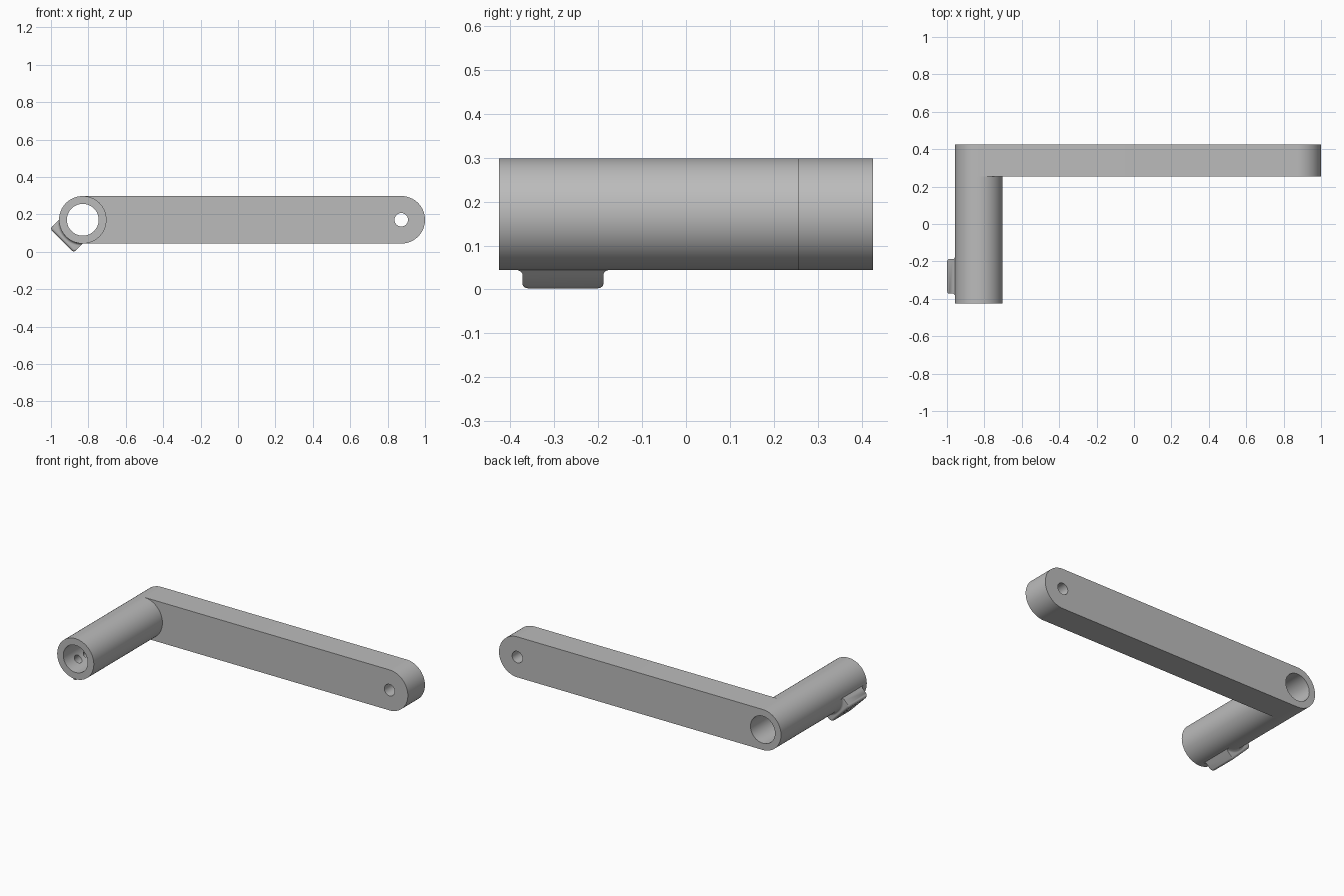
import bpy, bmesh
from math import pi, sin, cos, sqrt, radians
from mathutils import Matrix, Vector

cube = bpy.data.objects.get("Cube")
if cube:
    bpy.data.objects.remove(cube, do_unlink=True)

# Main dimensions
R, BORE, PIN = 0.127, 0.085, 0.036
GRIP_X, PIN_X, AXIS_Z = -0.83, 0.873, 0.1715
FRONT, STEP, BACK = -0.425, 0.255, 0.425
SEG = 64

grey = bpy.data.materials.new("plain_grey")
grey.use_nodes = True
grey.diffuse_color = (0.5, 0.5, 0.5, 1)
grey.node_tree.nodes["Principled BSDF"].inputs["Base Color"].default_value = (0.5, 0.5, 0.5, 1)


def make_object(name, bm):
    bmesh.ops.recalc_face_normals(bm, faces=bm.faces[:])
    mesh = bpy.data.meshes.new(name)
    bm.to_mesh(mesh)
    bm.free()
    mesh.materials.append(grey)
    obj = bpy.data.objects.new(name, mesh)
    bpy.context.collection.objects.link(obj)
    return obj


def extrude_outline(name, outline, y0, y1):
    """Solid from an (x, z) outline, extruded along y."""
    bm = bmesh.new()
    face = bm.faces.new([bm.verts.new((x, y0, z)) for x, z in outline])
    top = bmesh.ops.extrude_face_region(bm, geom=[face])["geom"]
    moved = [v for v in top if isinstance(v, bmesh.types.BMVert)]
    bmesh.ops.translate(bm, verts=moved, vec=(0, y1 - y0, 0))
    return make_object(name, bm)


def arc(cx, cz, r, start, end, n):
    return [(cx + r * cos(start + (end - start) * i / n),
             cz + r * sin(start + (end - start) * i / n)) for i in range(n + 1)]


def cylinder(name, x, r, y0, y1):
    return extrude_outline(name, arc(x, AXIS_Z, r, 0, 2 * pi, SEG)[:-1], y0, y1)


def cut(obj, cutters):
    bpy.context.view_layer.objects.active = obj
    for cutter in cutters:
        mod = obj.modifiers.new("cut", 'BOOLEAN')
        mod.operation, mod.solver, mod.object = 'DIFFERENCE', 'EXACT', cutter
        bpy.ops.object.modifier_apply(modifier=mod.name)


# Flat arm with rounded ends
half = SEG // 2
arm = extrude_outline("arm", arc(PIN_X, AXIS_Z, R, -pi / 2, pi / 2, half)
                      + arc(GRIP_X, AXIS_Z, R, pi / 2, 3 * pi / 2, half), STEP, BACK)

# Hollow grip tube
tube = cylinder("grip_tube", GRIP_X, R, FRONT, STEP)

# Boss: filleted cross-sections lofted across the tube, then turned to the lower right
WIDTH, HEIGHT, EDGE, FILLET = 0.09, 0.157, 0.014, 0.016
MID_Y, HALF_Y = -0.28, 0.092
boss_frame = Matrix.Translation((GRIP_X, MID_Y, AXIS_Z)) @ Matrix.Rotation(radians(-135), 4, 'Y')


def boss_section(s):
    base = sqrt(R * R - s * s)
    over = max(0, abs(s) - (WIDTH - EDGE))
    top = HEIGHT - EDGE + sqrt(max(0, EDGE ** 2 - over ** 2))
    fillet = min(FILLET, (top - base) / 2)
    side = [(HALF_Y + fillet, base - 0.01)]
    side += arc(HALF_Y + fillet, base + fillet, fillet, 1.5 * pi, pi, 6)
    rounding = min(EDGE, top - base - fillet)
    side += arc(HALF_Y - rounding, top - rounding, rounding, 0, pi / 2, 6)
    return side + [(-y, d) for y, d in reversed(side)]


steps = [WIDTH - EDGE + EDGE * sin(i * pi / 12) for i in range(1, 7)]
inner = [(WIDTH - EDGE) * i / 8 for i in range(-8, 9)]
stations = [-s for s in reversed(steps)] + inner + steps
bm = bmesh.new()
rings = [[bm.verts.new(boss_frame @ Vector((s, y, d))) for y, d in boss_section(s)]
         for s in stations]
for a, b in zip(rings, rings[1:]):
    for i in range(len(a)):
        j = (i + 1) % len(a)
        bm.faces.new((a[i], a[j], b[j], b[i]))
bm.faces.new(rings[0])
bm.faces.new(rings[-1])
bmesh.ops.remove_doubles(bm, verts=bm.verts[:], dist=1e-5)
boss = make_object("boss", bm)

# Cutters for the bore, the pin hole and the two small holes through the boss
bore = cylinder("bore_cutter", GRIP_X, BORE, FRONT - 0.1, BACK + 0.1)
pin = cylinder("pin_cutter", PIN_X, PIN, STEP - 0.1, BACK + 0.1)
holes = []
for offset, radius in ((-0.034, 0.026), (0.042, 0.018)):
    bm = bmesh.new()
    bmesh.ops.create_cone(bm, cap_ends=True, segments=32, radius1=radius, radius2=radius,
                          depth=0.2, matrix=boss_frame @ Matrix.Translation((0, offset, 0.14)))
    holes.append(make_object("hole_cutter", bm))

cut(arm, [bore, pin])
cut(tube, [bore] + holes)
cut(boss, holes)
for cutter in [bore, pin] + holes:
    bpy.data.objects.remove(cutter, do_unlink=True)

# Smooth shading with crisp edges
bpy.ops.object.select_all(action='DESELECT')
for obj in (arm, tube, boss):
    obj.select_set(True)
bpy.context.view_layer.objects.active = arm
bpy.ops.object.shade_smooth_by_angle(angle=radians(30))
